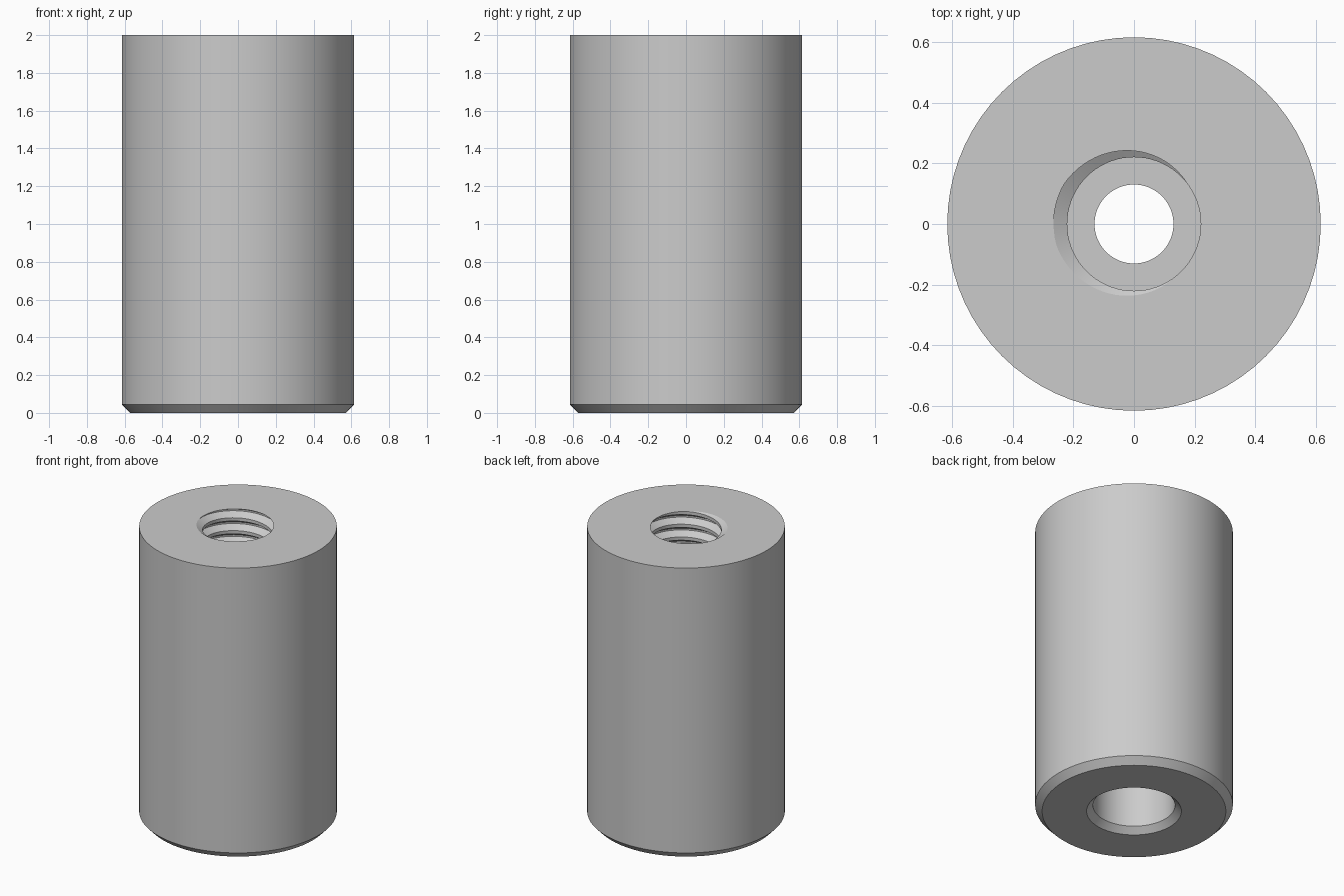
import bpy, bmesh
from math import pi, cos, sin, radians

if "Cube" in bpy.data.objects:
    bpy.data.objects.remove(bpy.data.objects["Cube"])

SIDES = 72
TOP, LEDGE = 2.0, 1.0          # threaded hole runs between these heights
PITCH = 0.088
MINOR, MAJOR = 0.22, 0.265     # thread radii
START = 173 / 360              # turn at which the groove meets the top face

steel = bpy.data.materials.new("light grey metal")
steel.use_nodes = True
steel.diffuse_color = (0.6, 0.6, 0.6, 1)
steel.node_tree.nodes["Principled BSDF"].inputs["Base Color"].default_value = (0.6, 0.6, 0.6, 1)

bm = bmesh.new()


def ring_vert(r, z, step):
    a = 2 * pi * step / SIDES
    return bm.verts.new((r * cos(a), r * sin(a), z))


# Internal thread: a grooved strip wound up the hole, then trimmed flat
groove = [(-3 / 8, MINOR), (-1 / 16, MAJOR), (1 / 16, MAJOR), (3 / 8, MINOR)]
columns = []
for i in range(-13 * SIDES, 2 * SIDES + 1):
    centre = TOP + PITCH * (i / SIDES - START)
    columns.append([ring_vert(r, centre + PITCH * k, i) for k, r in groove])

for i in range(len(columns) - 1):
    a, b = columns[i], columns[i + 1]
    for k in range(3):
        bm.faces.new((a[k], b[k], b[k + 1], a[k + 1]))
    if i + 1 + SIDES < len(columns):       # crest joining to the next turn
        c, d = columns[i + SIDES], columns[i + 1 + SIDES]
        bm.faces.new((a[3], b[3], d[0], c[0]))

for height, direction in ((TOP, 1), (LEDGE, -1)):
    bmesh.ops.bisect_plane(bm, geom=bm.verts[:] + bm.edges[:] + bm.faces[:], dist=1e-5,
                           plane_co=(0, 0, height), plane_no=(0, 0, direction),
                           clear_outer=True)

# Outer wall, bottom chamfers, lower bore and narrow through hole
profile = [(0.615, TOP), (0.615, 0.045), (0.572, 0), (0.295, 0), (0.255, 0.04),
           (0.255, 0.8), (0.13, 0.8), (0.13, LEDGE)]
rings = [[ring_vert(r, z, s) for s in range(SIDES)] for r, z in profile]
for lower, upper in zip(rings, rings[1:]):
    for s in range(SIDES):
        t = (s + 1) % SIDES
        bm.faces.new((lower[s], lower[t], upper[t], upper[s]))

# Flat top face and ledge inside the hole
for height in (TOP, LEDGE):
    rim = [e for e in bm.edges if e.is_boundary
           and all(abs(v.co.z - height) < 1e-4 for v in e.verts)]
    bmesh.ops.triangle_fill(bm, edges=rim, use_beauty=True, normal=(0, 0, 1))

bmesh.ops.recalc_face_normals(bm, faces=bm.faces[:])
mesh = bpy.data.meshes.new("threaded_sleeve")
bm.to_mesh(mesh)
bm.free()
mesh.materials.append(steel)

sleeve = bpy.data.objects.new("threaded_sleeve", mesh)
bpy.context.collection.objects.link(sleeve)
bpy.ops.object.select_all(action='DESELECT')
sleeve.select_set(True)
bpy.context.view_layer.objects.active = sleeve
bpy.ops.object.shade_smooth_by_angle(angle=radians(25))
